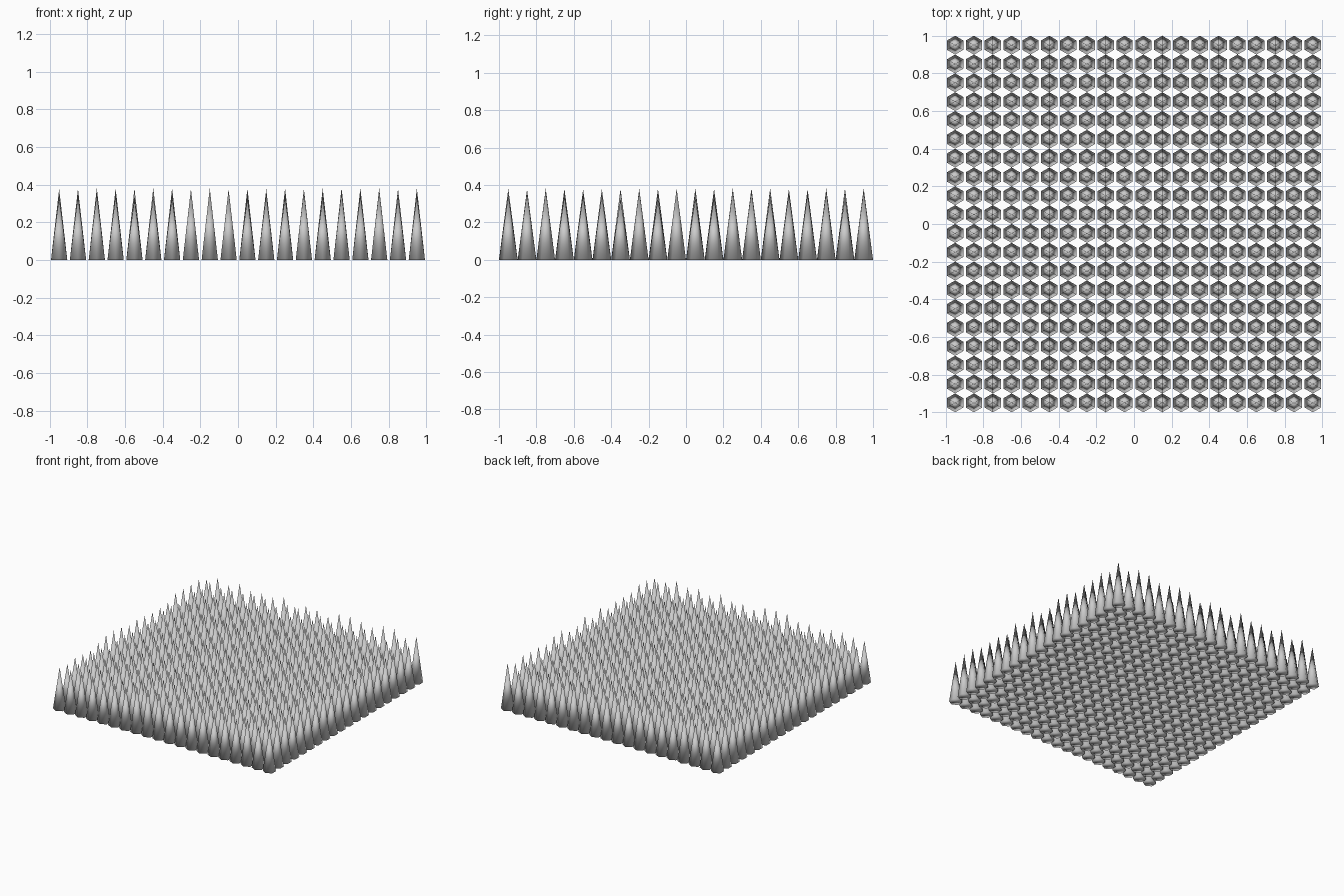
import bpy, bmesh, random
from math import pi
from mathutils import Matrix

if "Cube" in bpy.data.objects:
    bpy.data.objects.remove(bpy.data.objects["Cube"])

COUNT, PITCH, RADIUS = 20, 0.1, 0.05
LOW, HIGH = 0.325, 0.383
random.seed(4)


def add_spike(bm, x, y, h):
    """Closed six-sided spike with corners pointing along y."""
    bmesh.ops.create_cone(bm, cap_ends=True, segments=6, radius1=RADIUS, radius2=0,
                          depth=h, matrix=Matrix.Translation((x, y, h / 2)))


# square field of spikes with slightly uneven heights
bm = bmesh.new()
start = -(COUNT - 1) * PITCH / 2
for i in range(COUNT):
    for j in range(COUNT):
        add_spike(bm, start + i * PITCH, start + j * PITCH, random.uniform(LOW, HIGH))
# join each tip to one point
bmesh.ops.remove_doubles(bm, verts=[v for v in bm.verts if v.co.z > 0.1], dist=1e-5)
for f in bm.faces:
    f.smooth = True

mesh = bpy.data.meshes.new("spike_field")
bm.to_mesh(mesh)
bm.free()
spikes = bpy.data.objects.new("spike_field", mesh)
bpy.context.collection.objects.link(spikes)
